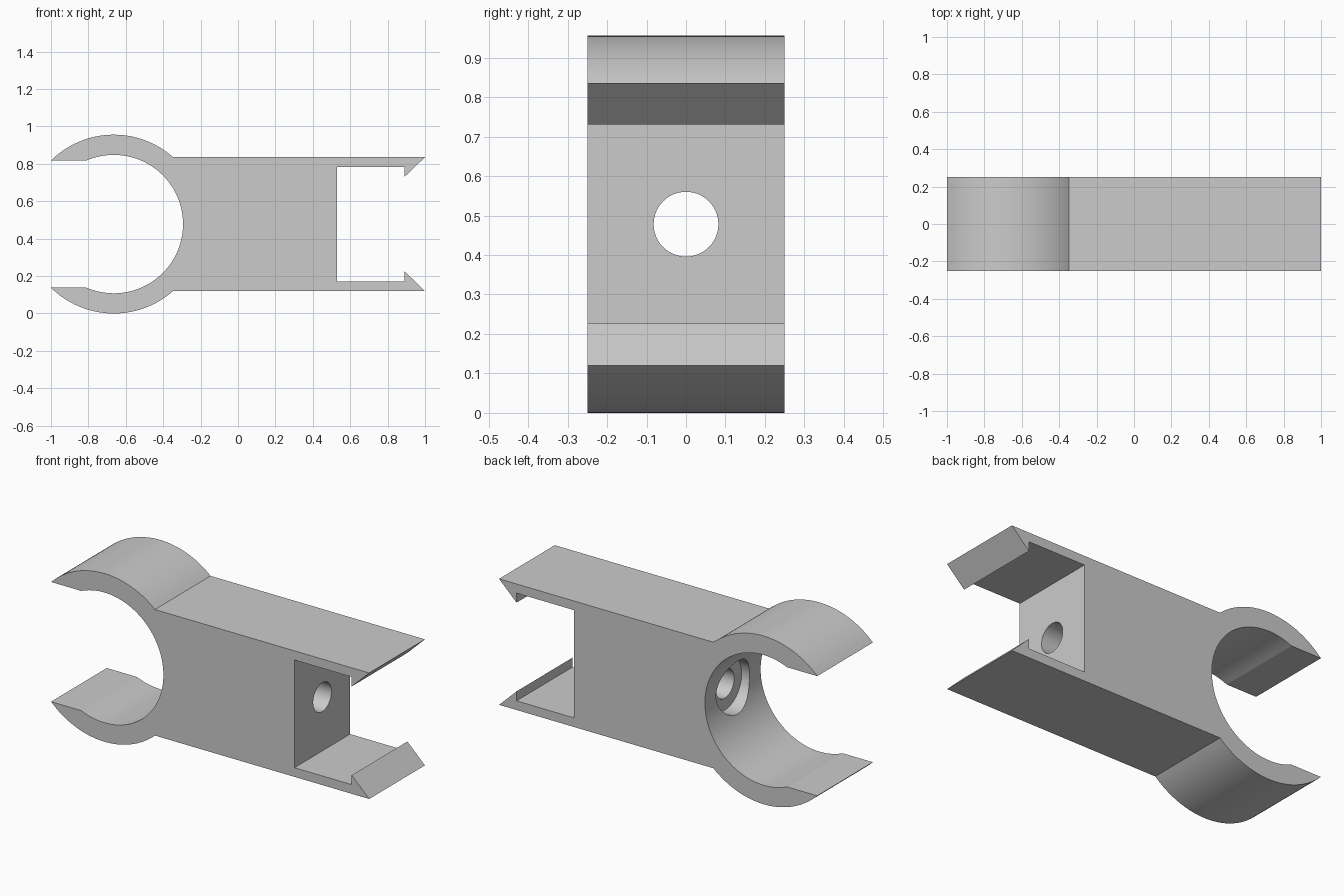
import bpy, bmesh, math

cube = bpy.data.objects.get("Cube")
if cube:
    bpy.data.objects.remove(cube, do_unlink=True)

MID_Z = 0.478          # height of the symmetry plane
CLIP_X = -0.664        # centre of the round clip
R_IN, R_OUT = 0.37, 0.478
LIP_Z, ARM_Z, POCKET_Z = 0.34, 0.358, 0.306
HALF_DEPTH = 0.25

grey = bpy.data.materials.new("light_grey")
grey.use_nodes = True
colour = (0.6, 0.6, 0.6, 1)
grey.diffuse_color = colour
grey.node_tree.nodes["Principled BSDF"].inputs["Base Color"].default_value = colour


def arc(radius, start, end, steps):
    """Points of an arc around the clip centre."""
    angles = [start + (end - start) * i / steps for i in range(steps + 1)]
    return [(CLIP_X + radius * math.cos(a), radius * math.sin(a)) for a in angles]


def cylinder(name, radius, x0, x1):
    """Hidden cutter lying along x."""
    bpy.ops.mesh.primitive_cylinder_add(
        vertices=64, radius=radius, depth=x1 - x0,
        location=((x0 + x1) / 2, 0, MID_Z), rotation=(0, math.pi / 2, 0))
    ob = bpy.context.object
    ob.name = name
    ob.hide_render = True
    return ob


# Upper half of the outline: clip bore, lip, clip outside, arm, hook, pocket
upper = arc(R_IN, 0, math.pi - math.asin(LIP_Z / R_IN), 40)
upper += arc(R_OUT, math.pi - math.asin(LIP_Z / R_OUT), math.asin(ARM_Z / R_OUT), 32)
upper += [(1, ARM_Z), (0.89, 0.252), (0.89, POCKET_Z), (0.53, POCKET_Z)]
outline = upper + [(x, -z) for x, z in reversed(upper[1:])]

# Extrude the mirrored outline through the depth
bm = bmesh.new()
face = bm.faces.new([bm.verts.new((x, -HALF_DEPTH, z + MID_Z)) for x, z in outline])
extruded = bmesh.ops.extrude_face_region(bm, geom=[face])
moved = [g for g in extruded["geom"] if isinstance(g, bmesh.types.BMVert)]
bmesh.ops.translate(bm, verts=moved, vec=(0, 2 * HALF_DEPTH, 0))
bmesh.ops.recalc_face_normals(bm, faces=bm.faces)
mesh = bpy.data.meshes.new("clip_body")
bm.to_mesh(mesh)
bm.free()
mesh.materials.append(grey)
body = bpy.data.objects.new("clip_body", mesh)
bpy.context.collection.objects.link(body)

# Screw hole through the web, with a counterbore on the clip side
cutters = [cylinder("screw_hole_cutter", 0.082, -0.5, 0.7),
           cylinder("counterbore_cutter", 0.15, -0.5, -0.245)]

bpy.ops.object.select_all(action="DESELECT")
body.select_set(True)
bpy.context.view_layer.objects.active = body
for cutter in cutters:
    mod = body.modifiers.new(cutter.name, "BOOLEAN")
    mod.operation = "DIFFERENCE"
    mod.solver = "EXACT"
    mod.object = cutter
    bpy.ops.object.modifier_apply(modifier=mod.name)
    bpy.data.objects.remove(cutter, do_unlink=True)

bpy.ops.object.shade_smooth_by_angle(angle=math.radians(20))
